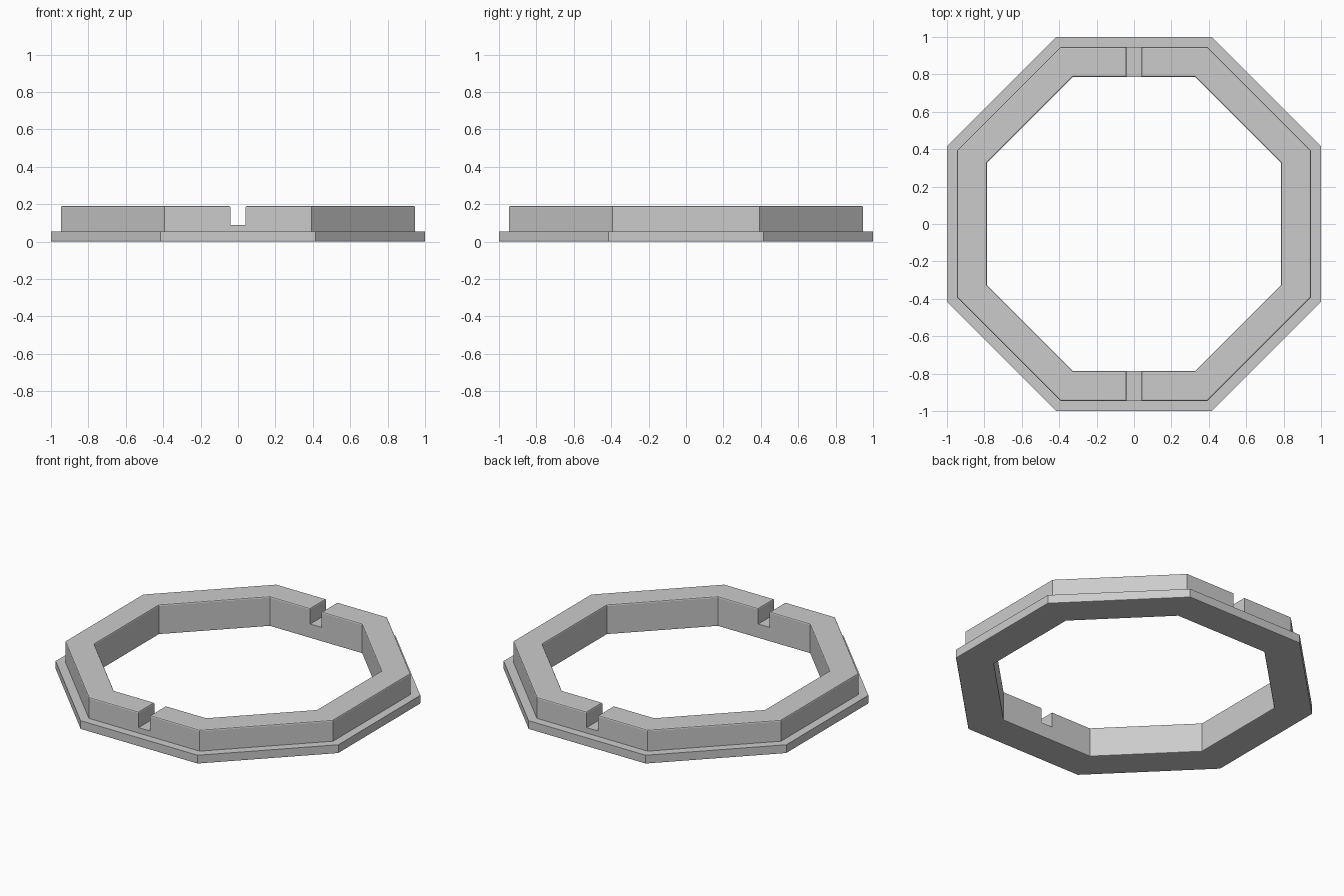
import bpy
import bmesh
import math

cube = bpy.data.objects.get("Cube")
if cube:
    bpy.data.objects.remove(cube, do_unlink=True)

SIDES = 8
OUTER, WALL, INNER = 1.0, 0.947, 0.787   # centre-to-flat distances
FLANGE_TOP, TOP = 0.055, 0.19
SLOT_HALF, SLOT_FLOOR = 0.04, 0.09

grey = bpy.data.materials.new("light_grey")
grey.use_nodes = True
colour = (0.6, 0.6, 0.6, 1.0)
grey.diffuse_color = colour
grey.node_tree.nodes["Principled BSDF"].inputs["Base Color"].default_value = colour


def add_object(name, bm):
    bmesh.ops.recalc_face_normals(bm, faces=bm.faces)
    mesh = bpy.data.meshes.new(name)
    bm.to_mesh(mesh)
    bm.free()
    obj = bpy.data.objects.new(name, mesh)
    bpy.context.collection.objects.link(obj)
    return obj


# Octagonal ring: a stepped cross-section swept around eight corners
profile = [(INNER, 0), (OUTER, 0), (OUTER, FLANGE_TOP),
           (WALL, FLANGE_TOP), (WALL, TOP), (INNER, TOP)]
bm = bmesh.new()
loops = []
for i in range(SIDES):
    angle = (i + 0.5) * math.tau / SIDES
    stretch = 1 / math.cos(math.pi / SIDES)
    loops.append([bm.verts.new((r * stretch * math.cos(angle),
                                r * stretch * math.sin(angle), z))
                  for r, z in profile])
for i in range(SIDES):
    a, b = loops[i], loops[(i + 1) % SIDES]
    for j in range(len(profile)):
        k = (j + 1) % len(profile)
        bm.faces.new((a[j], b[j], b[k], a[k]))
ring = add_object("octagonal_ring", bm)
ring.data.materials.append(grey)

# One long cutter makes the slots in the front and back walls
bm = bmesh.new()
bmesh.ops.create_cube(bm, size=1)
bmesh.ops.scale(bm, verts=bm.verts, vec=(2 * SLOT_HALF, 2.4, 0.4))
bmesh.ops.translate(bm, verts=bm.verts, vec=(0, 0, SLOT_FLOOR + 0.2))
cutter = add_object("slot_cutter", bm)
cutter.hide_render = True
cut = ring.modifiers.new("slots", "BOOLEAN")
cut.operation = "DIFFERENCE"
cut.solver = "EXACT"
cut.object = cutter
graph = bpy.context.evaluated_depsgraph_get()
mesh = bpy.data.meshes.new_from_object(ring.evaluated_get(graph))
ring.modifiers.clear()
ring.data = mesh
bpy.data.objects.remove(cutter, do_unlink=True)

# Ease the top and bottom rims and the slot floor corners
bm = bmesh.new()
bm.from_mesh(mesh)


def ease_edges(z, size, along_slot=False):
    edges = [e for e in bm.edges
             if all(abs(v.co.z - z) < 1e-4 for v in e.verts)
             and len(e.link_faces) == 2 and e.calc_face_angle() > 0.5
             and (not along_slot
                  or all(abs(abs(v.co.x) - SLOT_HALF) < 1e-4 for v in e.verts))]
    bmesh.ops.bevel(bm, geom=edges, offset=size, segments=2,
                    profile=0.5, affect="EDGES", clamp_overlap=True)


ease_edges(TOP, 0.008)
ease_edges(0, 0.005)
ease_edges(SLOT_FLOOR, 0.01, along_slot=True)
for face in bm.faces:
    face.smooth = False
    face.material_index = 0
bm.to_mesh(mesh)
bm.free()
if not mesh.materials:
    mesh.materials.append(grey)
